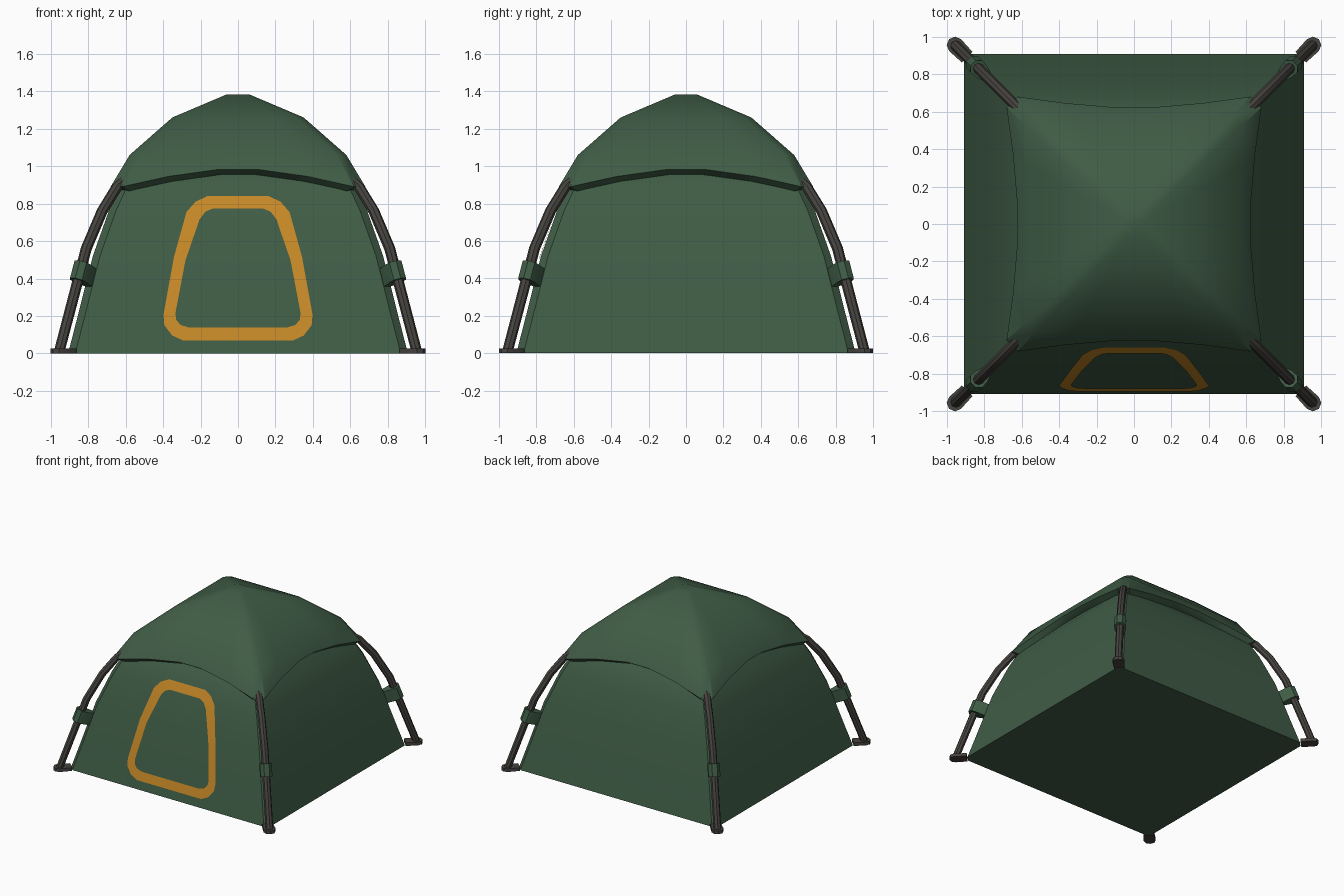
import bpy, bmesh, math
from mathutils import Vector

if "Cube" in bpy.data.objects:
    bpy.data.objects.remove(bpy.data.objects["Cube"])


def material(name, rgb):
    m = bpy.data.materials.new(name)
    m.diffuse_color = (*rgb, 1)
    m.use_nodes = True
    m.node_tree.nodes["Principled BSDF"].inputs["Base Color"].default_value = m.diffuse_color
    return m


GREEN = material("forest green fabric", (0.05, 0.107, 0.06))
ORANGE = material("orange trim", (0.56, 0.245, 0.02))
GREY = material("dark grey pole", (0.062, 0.057, 0.05))


def make(name, rings, mat, cap=True, wrap=False):
    """Skin a list of closed rings; cap the ends, or join last to first."""
    bm = bmesh.new()
    loops = [[bm.verts.new(p) for p in r] for r in rings]
    n = len(loops[0])
    for a, b in zip(loops, loops[1:]):
        for i in range(n):
            j = (i + 1) % n
            bm.faces.new((a[i], a[j], b[j], b[i]))
    if cap:
        bm.faces.new(loops[0][::-1])
        bm.faces.new(loops[-1])
        bmesh.ops.recalc_face_normals(bm, faces=bm.faces)
    me = bpy.data.meshes.new(name)
    bm.to_mesh(me)
    bm.free()
    me.materials.append(mat)
    ob = bpy.data.objects.new(name, me)
    bpy.context.collection.objects.link(ob)
    return ob


def lerp(table, z):
    for (z0, h0), (z1, h1) in zip(table, table[1:]):
        if z <= z1:
            return h0 + (h1 - h0) * (z - z0) / (z1 - z0)
    return table[-1][1]


def square_ring(point, us):
    """Chamfered square ring: point(u) gives x, y, z on the front side."""
    ring = []
    for k in range(4):
        c, s = [(1, 0), (0, 1), (-1, 0), (0, -1)][k]
        for u in us:
            x, y, z = point(u)
            ring.append((x * c - y * s, x * s + y * c, z))
    return ring


# Inner tent body with narrow chamfered corners
WALL = [(0, .907), (.21, .853), (.52, .775), (.76, .69), (.88, .635),
        (1.05, .50), (1.22, .28), (1.32, .05)]
make("tent_body",
     [square_ring(lambda u: (u * (h - .038), -h, z), (-1, 1)) for z, h in WALL], GREEN)

# Rain cover with arched lower edge and thick lip
US = (-1, -.6, -.16, .16, .6, 1)
EDGE = {1: .89, .6: .945, .16: .983}


def edge_point(u, inset=0.0, drop=0.0):
    z = EDGE[abs(u)]
    h = .68 - (z - .89) * .618
    return (u * (.62 - inset), -(h - inset), z - drop)


cover = [square_ring(lambda u: edge_point(u, .05, .03), US), square_ring(edge_point, US)]
for z, h, c in ((1.06, .578, .05), (1.26, .35, .04), (1.383, .06, .025)):
    cover.append(square_ring(lambda u: (u * (h - c), -h, z), US))
make("rain_cover", cover, GREEN)

# Door trim: thin strip lying on the front wall
OUTER = [(.163, .84), (.227, .81), (.275, .755), (.342, .515),
         (.398, .206), (.393, .15), (.35, .095), (.29, .068)]
INNER = [(.136, .773), (.174, .757), (.206, .714), (.281, .495),
         (.334, .216), (.33, .18), (.307, .152), (.26, .138)]


def on_wall(half):
    pts = half + [(-x, z) for x, z in half[::-1]]
    return [(x, -lerp(WALL, z) - .006, z) for x, z in pts]


make("door_trim", [on_wall(INNER), on_wall(OUTER)], ORANGE, cap=False)
trim = bpy.data.objects["door_trim"].data
if trim.polygons[0].normal.y > 0:
    trim.flip_normals()

# Four corner poles with feet and fabric sleeves
PATH = [(.957, 0), (.81, .56), (.725, .76), (.648, .885), (.59, .935)]
for name, sx, sy in (("front_left", -1, -1), ("front_right", 1, -1),
                     ("back_left", -1, 1), ("back_right", 1, 1)):
    out = Vector((sx, sy, 0)).normalized()
    side = Vector((-out.y, out.x, 0))
    up = Vector((0, 0, 1))

    def at(r, z):
        return Vector((sx * r, sy * r, z))

    rings = []
    for i, (r, z) in enumerate(PATH):
        a, b = PATH[max(i - 1, 0)], PATH[min(i + 1, len(PATH) - 1)]
        d = (at(*b) - at(*a)).normalized()
        n = side.cross(d) if i else out
        rings.append([at(r, z) + .029 * (n * math.cos(t) + side * math.sin(t))
                      for t in (math.tau * k / 8 for k in range(8))])
    make(name + "_pole", rings, GREY)

    # Foot plate: rounded outside, square inside
    arc = [(.045 * math.cos(t), .045 * math.sin(t))
           for t in (math.pi * (k / 4 - .5) for k in range(5))]
    plan = arc + [(-.09, .04), (-.09, -.04)]
    make(name + "_foot", [[at(.955, z) + out * a + side * b for a, b in plan]
                          for z in (0, .026)], GREY)

    # Sleeve around the pole, reaching back to the body
    d = (at(.81, .56) - at(.957, 0)).normalized()
    n = side.cross(d)
    n = n if n.dot(out) > 0 else -n
    sect = [(.04, -.02), (.04, .02), (.012, .045), (-.03, .042),
            (-.095, .022), (-.095, -.022), (-.03, -.042), (.012, -.045)]
    make(name + "_sleeve", [[at(.844, .435) + d * e + n * a + side * b for a, b in sect]
                            for e in (-.05, .05)], GREEN)

# Smooth shading with sharp creases
for ob in bpy.context.scene.objects:
    ob.select_set(True)
    bpy.context.view_layer.objects.active = ob
bpy.ops.object.shade_smooth_by_angle(angle=math.radians(32))
